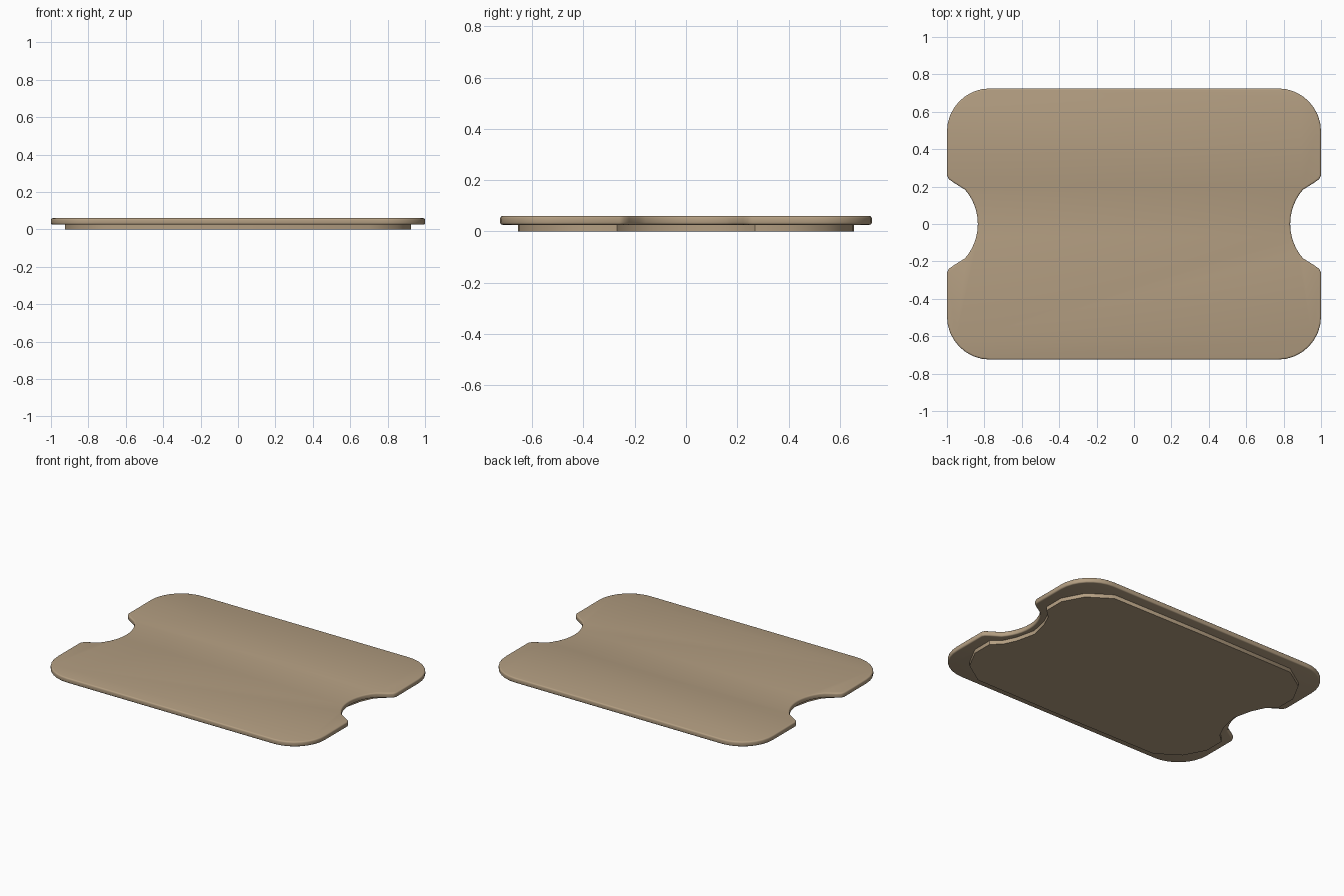
import bpy, bmesh, math

cube = bpy.data.objects.get("Cube")
if cube:
    bpy.data.objects.remove(cube, do_unlink=True)

# Warm tan used on the whole board
TAN = (0.45, 0.34, 0.22, 1)
tan = bpy.data.materials.new("warm_tan")
tan.use_nodes = True
tan.diffuse_color = TAN
tan.node_tree.nodes["Principled BSDF"].inputs["Base Color"].default_value = TAN


def arc(cx, cy, r, start, end, steps):
    angles = [math.radians(start + (end - start) * i / steps) for i in range(steps + 1)]
    return [(cx + r * math.cos(a), cy + r * math.sin(a)) for a in angles]


def mirrored_outline(quarter):
    """Mirror a quarter, listed from the notch middle to the back edge."""
    right = [(x, -y) for x, y in reversed(quarter)] + quarter[1:]
    return right + [(-x, -y) for x, y in right]


def slab(name, outline, bottom, top, rim):
    bm = bmesh.new()
    face = bm.faces.new([bm.verts.new((x, y, bottom)) for x, y in outline])
    raised = bmesh.ops.extrude_face_region(bm, geom=[face])["geom"]
    moved = [v for v in raised if isinstance(v, bmesh.types.BMVert)]
    bmesh.ops.translate(bm, verts=moved, vec=(0, 0, top - bottom))
    bmesh.ops.recalc_face_normals(bm, faces=bm.faces)
    # Round over the rims
    if rim:
        edges = [e for e in bm.edges if abs(e.verts[0].co.z - e.verts[1].co.z) < 1e-5]
        bmesh.ops.bevel(bm, geom=edges, offset=rim, segments=3, profile=0.5,
                        affect='EDGES', clamp_overlap=True)
    mesh = bpy.data.meshes.new(name)
    bm.to_mesh(mesh)
    bm.free()
    mesh.materials.append(tan)
    obj = bpy.data.objects.new(name, mesh)
    bpy.context.collection.objects.link(obj)
    bpy.ops.object.select_all(action='DESELECT')
    obj.select_set(True)
    bpy.context.view_layer.objects.active = obj
    bpy.ops.object.shade_smooth_by_angle(angle=math.radians(35))
    return obj


# Board with hand notches at both ends and rounded corners
notch = arc(1.115, 0, 0.28, 180, 139, 6)
shoulder = [(0.965, 0.222), (0.99, 0.24), (1.0, 0.26)]
corner = arc(0.77, 0.495, 0.23, 0, 90, 8)
board_quarter = notch + shoulder + corner
slab("board", mirrored_outline(board_quarter), 0.026, 0.06, 0.009)

# Smaller foot under the board, with coarser corners and matching notches
foot_quarter = [(0.795, 0), (0.825, 0.13), (0.865, 0.215), (0.925, 0.27),
                (0.925, 0.41), (0.85, 0.55), (0.7, 0.65), (0, 0.655)]
foot_outline = mirrored_outline(foot_quarter)
# The mirrored halves share their middle points, so keep each once
foot_outline = list(dict.fromkeys((round(x, 4) + 0.0, round(y, 4) + 0.0)
                                  for x, y in foot_outline))
slab("foot", foot_outline, 0.0, 0.03, 0)
